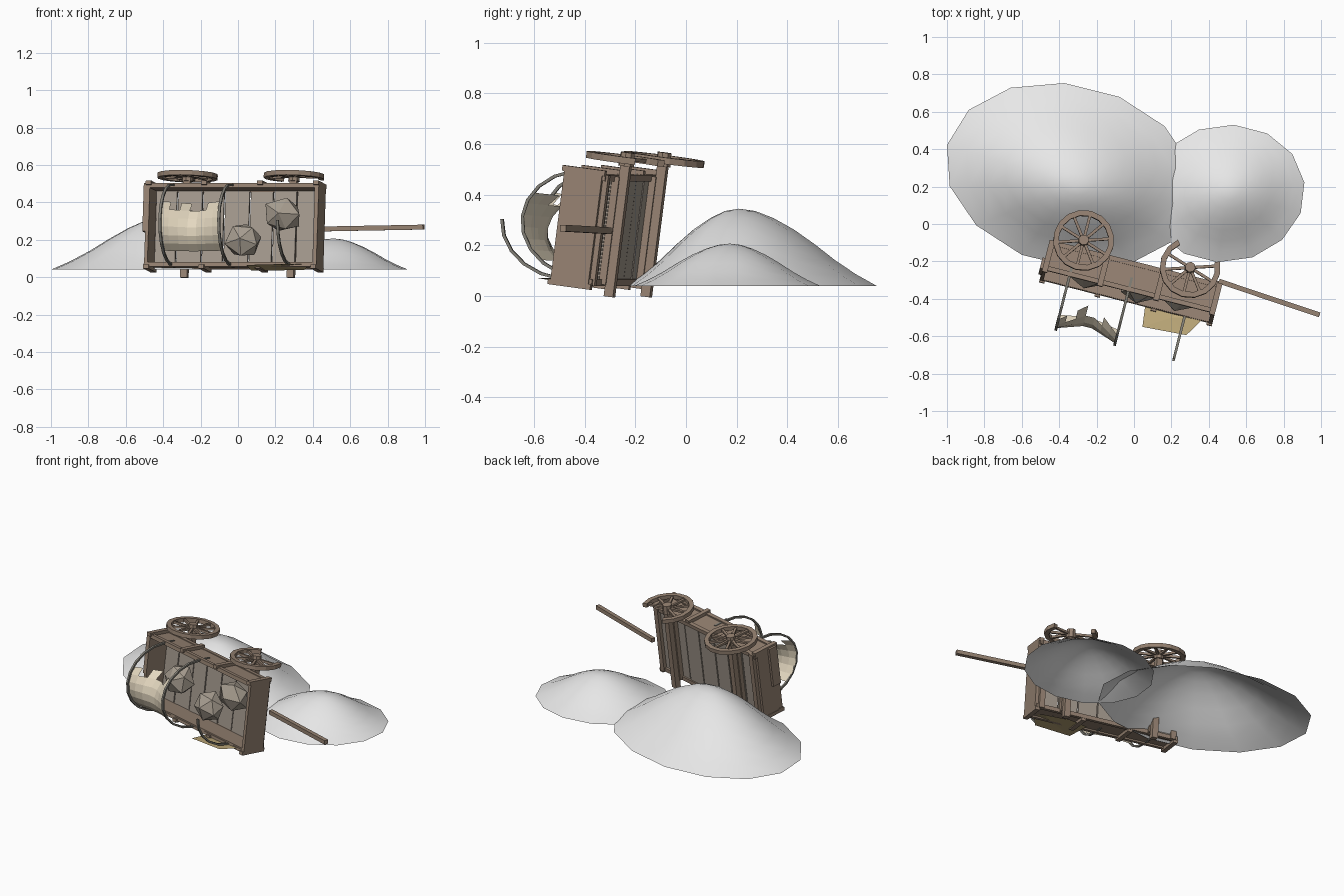
import bpy, bmesh, random
from math import sin, cos, pi, radians
from mathutils import Matrix, Vector

random.seed(4)
if "Cube" in bpy.data.objects:
    bpy.data.objects.remove(bpy.data.objects["Cube"])


def material(name, rgb):
    m = bpy.data.materials.new(name)
    m.use_nodes = True
    m.diffuse_color = (*rgb, 1)
    bsdf = m.node_tree.nodes["Principled BSDF"]
    bsdf.inputs["Base Color"].default_value = (*rgb, 1)
    bsdf.inputs["Roughness"].default_value = 0.9
    return m


SNOW = material("snow white", (0.8, 0.8, 0.8))
WOOD = material("brown wood", (0.305, 0.225, 0.168))
PLANK = material("weathered plank", (0.37, 0.32, 0.27))
HOOP = material("dark hoop", (0.22, 0.21, 0.18))
CLOTH = material("cream canvas", (0.78, 0.69, 0.53))
TAN = material("tan cloth", (0.53, 0.41, 0.2))
SACK = material("taupe sack", (0.39, 0.34, 0.28))

# Wagon frame: x along the bed, y across, z up from the axles; tipped on its side
WAGON = (Matrix.Translation((0.006, -0.197, 0.255))
         @ Matrix.Rotation(radians(-14.3), 4, 'Z') @ Matrix.Rotation(radians(82.5), 4, 'X'))


def finish(bm, name, mat, matrix=WAGON, smooth=False, closed=True):
    if closed:
        bmesh.ops.recalc_face_normals(bm, faces=bm.faces)
    bm.transform(matrix)
    me = bpy.data.meshes.new(name)
    bm.to_mesh(me)
    bm.free()
    me.materials.append(mat)
    for p in me.polygons:
        p.use_smooth = smooth
    ob = bpy.data.objects.new(name, me)
    bpy.context.collection.objects.link(ob)
    return ob


def add_box(bm, centre, size, rot=Matrix()):
    m = Matrix.Translation(centre) @ rot @ Matrix.Diagonal((*size, 1))
    bmesh.ops.create_cube(bm, size=1, matrix=m)


def box(name, centre, size, mat=WOOD, matrix=WAGON):
    bm = bmesh.new()
    add_box(bm, centre, size)
    return finish(bm, name, mat, matrix)


def sweep(bm, sections, loop=False):
    """Join a row of four-cornered sections into a bar."""
    rows = [[bm.verts.new(p) for p in s] for s in sections]
    pairs = list(zip(rows, rows[1:]))
    if loop:
        pairs.append((rows[-1], rows[0]))
    else:
        bm.faces.new(rows[0])
        bm.faces.new(rows[-1])
    for a, b in pairs:
        for i in range(4):
            j = (i + 1) % 4
            bm.faces.new((a[i], a[j], b[j], b[i]))


# Snow mounds: open bell-shaped shells
def mound(name, centre, a, b, height, turn, peak, segs):
    bm = bmesh.new()
    profile = [(0.12, 0.97), (0.25, 0.88), (0.4, 0.73), (0.55, 0.54),
               (0.7, 0.33), (0.85, 0.15), (1, 0)]
    top = bm.verts.new((peak[0], peak[1], height))
    last = None
    for r, h in profile:
        ring = []
        for i in range(segs):
            t = 2 * pi * i / segs
            p = Matrix.Rotation(turn, 3, 'Z') @ Vector((a * r * cos(t), b * r * sin(t), 0))
            ring.append(bm.verts.new((p.x + peak[0] * (1 - r), p.y + peak[1] * (1 - r), h * height)))
        for i in range(segs):
            j = (i + 1) % segs
            if last:
                bm.faces.new((last[i], ring[i], ring[j], last[j]))
            else:
                bm.faces.new((top, ring[i], ring[j]))
        last = ring
    return finish(bm, name, SNOW, Matrix.Translation(centre), smooth=True, closed=False)


mound("large_snow_mound", (-0.34, 0.258, 0.04), 0.68, 0.485, 0.305, radians(-14), (0.03, -0.05), 14)
mound("small_snow_mound", (0.49, 0.163, 0.04), 0.425, 0.367, 0.167, radians(8), (0.02, 0.01), 14)

# Bed planks laid across the floor
edges = [-0.45, -0.33, -0.19, -0.07, 0.07, 0.2, 0.33, 0.46]
bm = bmesh.new()
for x0, x1 in zip(edges, edges[1:]):
    add_box(bm, ((x0 + x1) / 2, 0, 0.052 + random.uniform(-0.003, 0.003)),
            (x1 - x0 - 0.007, 0.43, 0.016))
finish(bm, "floor_planks", PLANK)

# Sides with rails and posts
for s, side in ((1, "upper"), (-1, "lower")):
    box(side + "_side_board", (0.005, s * 0.208, 0.12), (0.93, 0.016, 0.15))
    box(side + "_side_rail", (0.005, s * 0.217, 0.185), (0.95, 0.018, 0.025))
    box(side + "_floor_beam", (0.005, s * 0.208, 0.045), (0.94, 0.025, 0.025))
    bm = bmesh.new()
    for x in (-0.455, -0.15, 0.16, 0.468):
        add_box(bm, (x, s * 0.226, 0.122), (0.03, 0.022, 0.175))
    finish(bm, side + "_posts", WOOD)

# End panels and cross members
box("front_end_panel", (0.472, 0, 0.122), (0.022, 0.46, 0.155))
box("rear_end_panel", (-0.458, 0, 0.125), (0.018, 0.43, 0.15))
box("rear_loose_board", (-0.475, 0.095, 0.165), (0.018, 0.26, 0.06))
box("front_cleat", (0.445, 0, 0.035), (0.035, 0.44, 0.022))
box("rear_cleat", (-0.435, 0, 0.035), (0.035, 0.44, 0.022))

# Draught pole
start, end = Vector((0.455, -0.306, 0.258)), Vector((0.992, -0.486, 0.268))
pole = Matrix.Translation((start + end) / 2) @ (end - start).to_track_quat('X', 'Z').to_matrix().to_4x4()
box("pole", (0, 0, 0), ((end - start).length, 0.026, 0.026), WOOD, pole)


# Axles and wheels
def wheel(name, x, a0, a1, segs):
    bm = bmesh.new()
    full = a1 - a0 >= 360
    inner, outer, half, y = 0.134, 0.163, 0.013, 0.287

    def point(r, t, dy):
        return (x + r * cos(t), y + dy, -r * sin(t))
    count = segs if full else segs + 1
    angles = [radians(a0 + (a1 - a0) * i / segs) for i in range(count)]
    sweep(bm, [[point(inner, t, -half), point(outer, t, -half),
                point(outer, t, half), point(inner, t, half)] for t in angles], full)
    for i in range(10):
        deg = 36 * i + 18
        if full or a0 <= deg <= a1 or deg + 360 <= a1:
            add_box(bm, point(0.07, radians(deg), 0), (0.14, 0.014, 0.015),
                    Matrix.Rotation(radians(deg), 4, 'Y'))
    bmesh.ops.create_cone(bm, cap_ends=True, segments=8, radius1=0.032, radius2=0.028, depth=0.055,
                          matrix=Matrix.Translation((x, y, 0)) @ Matrix.Rotation(-pi / 2, 4, 'X'))
    return finish(bm, name, WOOD)


for x, end_name in ((-0.294, "rear"), (0.294, "front")):
    box(end_name + "_axle", (x, 0.025, 0), (0.038, 0.57, 0.038))
    box(end_name + "_bolster", (x, 0, 0.03), (0.055, 0.43, 0.03))
wheel("rear_wheel", -0.294, 0, 360, 16)
wheel("broken_front_wheel", 0.294, 128, 386, 11)


# Cover hoops, the front one snapped off
def arch(t, grow=0.0):
    return -(0.214 + grow) * cos(t), 0.2 + (0.265 + grow) * sin(t)


def hoop(name, x, stop, segs):
    bm = bmesh.new()
    sections = []
    for i in range(segs + 1):
        t = stop * i / segs
        (y0, z0), (y1, z1) = arch(t, -0.006), arch(t, 0.006)
        w = 0.007
        sections.append([(x - w, y0, z0), (x + w, y0, z0), (x + w, y1, z1), (x - w, y1, z1)])
    (first, last) = sections[0], sections[-1]
    sections.insert(0, [(p[0], p[1], 0.12) for p in first])
    if stop > 3:
        sections.append([(p[0], p[1], 0.12) for p in last])
    sweep(bm, sections)
    return finish(bm, name, HOOP)


hoop("rear_hoop", -0.32, pi, 10)
hoop("middle_hoop", 0.005, pi, 10)
hoop("broken_front_hoop", 0.33, radians(87), 5)

# Torn canvas sagging between two hoops
bm = bmesh.new()
cols, rows = 7, 6
torn = [6, 5, 6, 5, 5, 6, 6]
grid = []
for i in range(cols + 1):
    u, line = i / cols, []
    for j in range(rows + 1):
        v = j / rows
        y, z = arch(radians(39 + 79 * v), -0.006)
        sag = (1 - abs(2 * u - 1)) * (0.03 + 0.11 * v * v)
        line.append(bm.verts.new((-0.328 + 0.338 * u, y, z - sag)))
    grid.append(line)
for i in range(cols):
    for j in range(torn[i]):
        bm.faces.new((grid[i][j], grid[i + 1][j], grid[i + 1][j + 1], grid[i][j + 1]))
bmesh.ops.delete(bm, geom=[v for v in bm.verts if not v.link_faces], context='VERTS')
finish(bm, "torn_canvas", CLOTH, closed=False)

# Fallen cloth scrap tucked under the lower side
bm = bmesh.new()
outline = [(0.045, -0.55, 0.065), (0.07, -0.36, 0.036), (0.2, -0.36, 0.036), (0.36, -0.42, 0.04),
           (0.375, -0.5, 0.07), (0.28, -0.594, 0.072)]
hub = bm.verts.new((0.2, -0.5, 0.062))
ring = [bm.verts.new(p) for p in outline]
for a, b in zip(ring, ring[1:] + ring[:1]):
    bm.faces.new((hub, b, a))
finish(bm, "cloth_scrap", TAN, Matrix(), closed=False)

# Lumpy sacks left in the bed
for i, (x, y, size) in enumerate(((0.27, 0.06, 0.103), (0.06, -0.075, 0.1), (-0.23, 0.0, 0.1))):
    bm = bmesh.new()
    bmesh.ops.create_icosphere(bm, subdivisions=1, radius=size)
    for v in bm.verts:
        v.co *= random.uniform(0.92, 1.1)
    place = Matrix.Translation((x, y, 0.13)) @ Matrix.Diagonal((1.05, 0.95, 0.8, 1)) @ Matrix.Rotation(i * 0.9, 4, 'Z')
    finish(bm, f"sack_{i + 1}", SACK, WAGON @ place)
